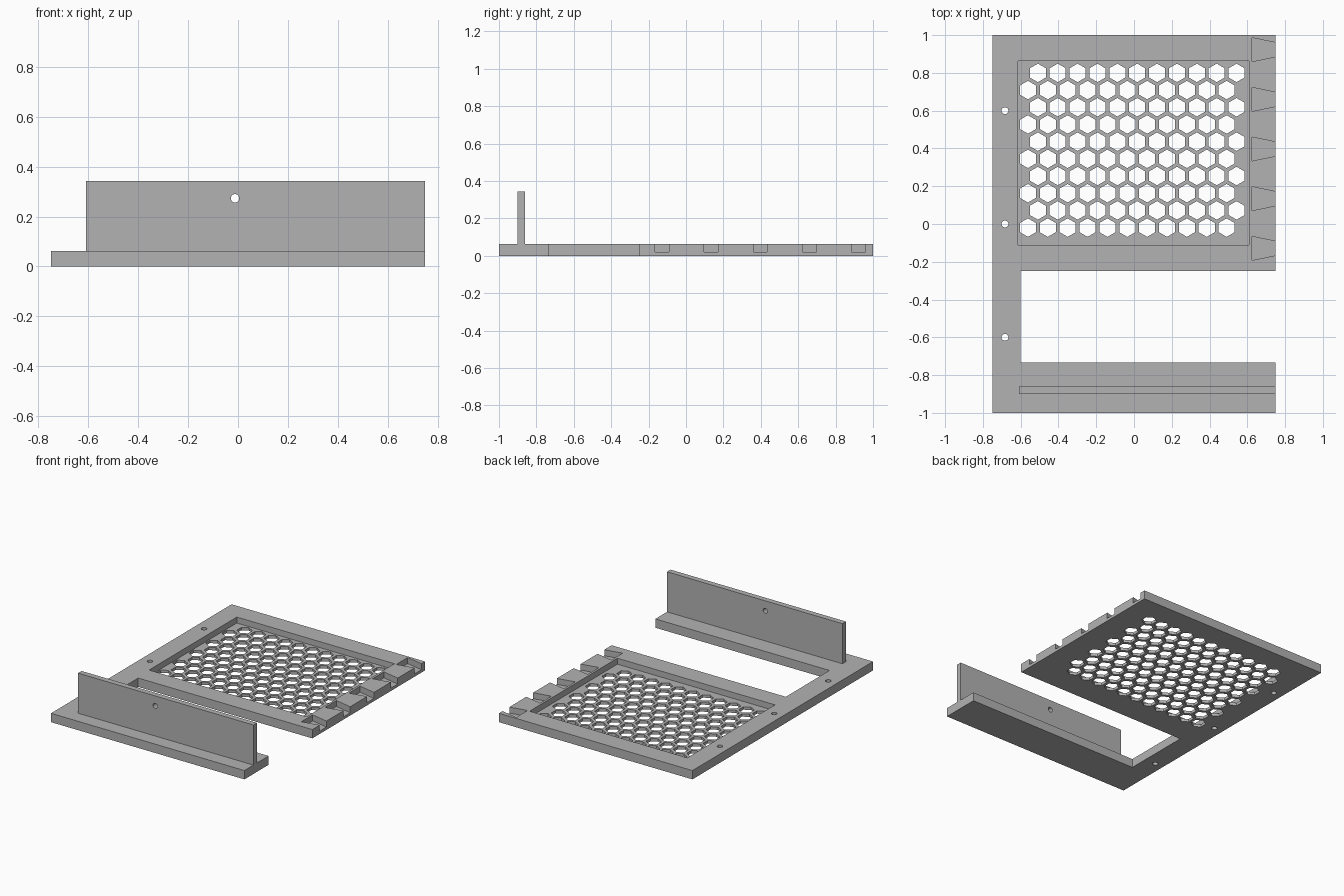
import bpy, bmesh
from math import sin, cos, pi
from mathutils import Matrix

cube = bpy.data.objects.get("Cube")
if cube:
    bpy.data.objects.remove(cube)

grey = bpy.data.materials.new("plain grey")
grey.use_nodes = True
colour = (0.45, 0.45, 0.45, 1)
grey.diffuse_color = colour
grey.node_tree.nodes["Principled BSDF"].inputs["Base Color"].default_value = colour

T = 0.062        # plate thickness
FLOOR = 0.02     # thickness left under the pockets
TOP = 0.343      # top of the upright wall


def rect(x0, x1, y0, y1):
    return [(x0, y0), (x1, y0), (x1, y1), (x0, y1)]


def ring(x, y, r, n):
    """Regular polygon with a corner pointing along +y."""
    return [(x + r * sin(2 * pi * i / n), y + r * cos(2 * pi * i / n)) for i in range(n)]


def prisms(name, outlines, z0, z1, matrix=Matrix()):
    """One object holding a vertical prism for each outline."""
    bm = bmesh.new()
    for pts in outlines:
        face = bm.faces.new([bm.verts.new((x, y, z0)) for x, y in pts])
        new = bmesh.ops.extrude_face_region(bm, geom=[face])["geom"]
        bmesh.ops.translate(bm, vec=(0, 0, z1 - z0),
                            verts=[v for v in new if isinstance(v, bmesh.types.BMVert)])
    bmesh.ops.transform(bm, matrix=matrix, verts=bm.verts)
    bmesh.ops.recalc_face_normals(bm, faces=bm.faces)
    mesh = bpy.data.meshes.new(name)
    bm.to_mesh(mesh)
    bm.free()
    mesh.materials.append(grey)
    obj = bpy.data.objects.new(name, mesh)
    bpy.context.collection.objects.link(obj)
    return obj


def cut(target, *cutters):
    """Subtract the cutters, bake the result and discard them."""
    for c in cutters:
        c.hide_render = True
        mod = target.modifiers.new(c.name, "BOOLEAN")
        mod.operation, mod.solver, mod.object = "DIFFERENCE", "EXACT", c
    bpy.context.view_layer.update()
    graph = bpy.context.evaluated_depsgraph_get()
    baked = bpy.data.meshes.new_from_object(target.evaluated_get(graph))
    target.modifiers.clear()
    target.data = baked
    for c in cutters:
        bpy.data.objects.remove(c)


# Base plate: C-shaped outline with the open slot on the left side
plate = prisms("base_plate", [[
    (-0.75, -1), (0.75, -1), (0.75, -0.732), (-0.6, -0.732),
    (-0.6, -0.248), (0.75, -0.248), (0.75, 1), (-0.75, 1)]], 0, T)

# Tray recess and the row of dovetail sockets along the edge
recess = rect(-0.613, 0.609, -0.11, 0.862)
sockets = []
for i in range(5):
    y = 0.923 - 0.263 * i
    sockets.append([(0.625, y - 0.063), (0.8, y - 0.027), (0.8, y + 0.027), (0.625, y + 0.063)])
pocket_cutter = prisms("pocket_cutter", [recess] + sockets, FLOOR, T + 0.1)

# Honeycomb vents in staggered rows, and the screw holes
pitch = 0.1052
vents = [ring(-0.509 + pitch * (col - 0.5 * (row % 2)), 0.8 - 0.091 * row, 0.049, 6)
         for row in range(10) for col in range(11)]
screws = [ring(-0.683, y, 0.018, 32) for y in (-0.6, 0, 0.6)]
hole_cutter = prisms("hole_cutter", vents + screws, -0.1, T + 0.1)
cut(plate, pocket_cutter, hole_cutter)

# Upright wall with a single bore
wall = prisms("upright_wall", [rect(-0.61, 0.75, -0.9, -0.861)], T, TOP)
bore = prisms("bore_cutter", [ring(-0.012, 0.273, 0.017, 32)], 0.7, 1.1,
              Matrix.Rotation(pi / 2, 4, "X"))
cut(wall, bore)
